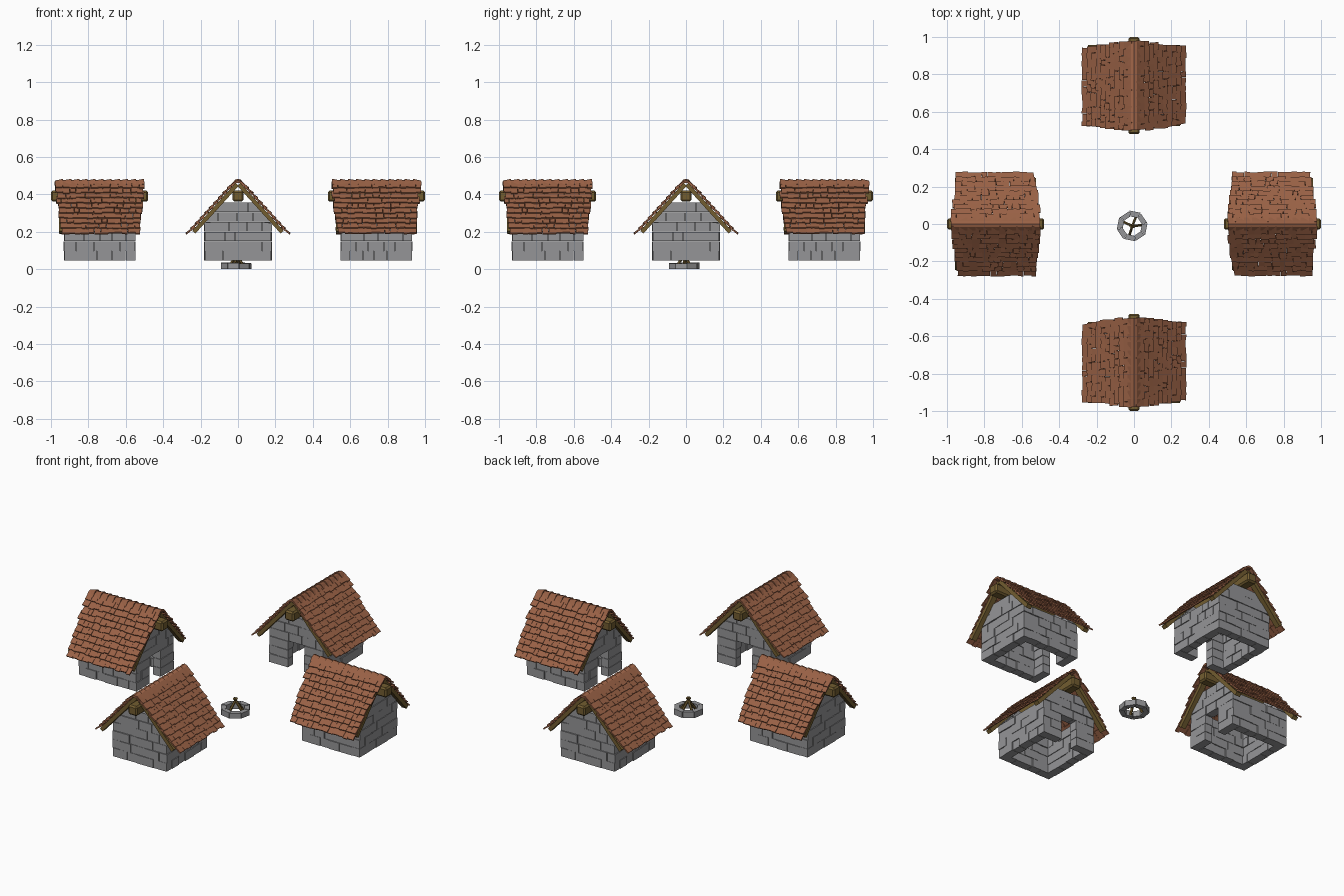
import bpy, bmesh, math, random
from mathutils import Matrix, Vector

if "Cube" in bpy.data.objects:
    bpy.data.objects.remove(bpy.data.objects["Cube"])

random.seed(7)
rnd = random.uniform


def material(name, col):
    m = bpy.data.materials.new(name)
    m.diffuse_color = (*col, 1)
    m.use_nodes = True
    m.node_tree.nodes["Principled BSDF"].inputs["Base Color"].default_value = m.diffuse_color
    return m


STONE = material("stone", (0.30, 0.30, 0.31))
WOOD = material("wood", (0.17, 0.11, 0.03))
TILE = material("clay_tile", (0.32, 0.12, 0.06))


def box(bm, size, mat):
    """Add a box and return its vertices."""
    return bmesh.ops.create_cube(bm, size=1, matrix=mat @ Matrix.Diagonal((*size, 1)))["verts"]


def finish(bm, name, mat):
    bmesh.ops.recalc_face_normals(bm, faces=bm.faces)
    me = bpy.data.meshes.new(name)
    bm.to_mesh(me)
    bm.free()
    me.materials.append(mat)
    return me


# House layout (local x = ridge direction, door at -x)
HX, HY, T = 0.19, 0.178, 0.05        # wall half sizes, thickness
Z0, ROW, DOOR = 0.045, 0.052, 0.052  # wall base, course height, door half width
SLOPE, APEX = 1.1, 0.486
ANG = math.atan(SLOPE)
C, S = math.cos(ANG), math.sin(ANG)


def roof_frame(side, x, s, n):
    """Frame on a roof plane: x along ridge, y down the slope, z outwards."""
    d, nn = Vector((0, side * C, -S)), Vector((0, side * S, C))
    p = Vector((x, 0, APEX)) + d * s + nn * n
    return Matrix(((1, d.x, nn.x, p.x), (0, d.y, nn.y, p.y), (0, d.z, nn.z, p.z), (0, 0, 0, 1)))


def spans(a, b, step):
    """Split a..b into pieces of random length."""
    count = max(1, round((b - a) / step))
    cuts = [a + (b - a) * (i + (rnd(-.25, .25) if 0 < i < count else 0)) / count
            for i in range(count + 1)]
    return zip(cuts, cuts[1:])


def limit(z):
    return (APEX - 0.041 - z) / SLOPE


# Stone walls, courses interlocking at the corners
bm = bmesh.new()
for k in range(6):
    zb = Z0 + k * ROW
    zc, odd = zb + ROW / 2, k % 2
    w = min(HY - odd * T if k < 4 else HY, limit(zb))
    for end in (-1, 1):
        parts = [(-w, w)]
        if end < 0 and k < 3:
            parts = [(-w, -DOOR), (DOOR, w)]
        for a, b in parts:
            for y0, y1 in spans(a, b, 0.085):
                j = rnd(-.003, .003)
                vs = box(bm, (T, y1 - y0 - .002, ROW - .002),
                         Matrix.Translation((end * (HX - T / 2) + j, (y0 + y1) / 2, zc)))
                for v in vs:
                    m = limit(v.co.z)
                    v.co.y = max(-m, min(m, v.co.y))
    if k < 4:
        l = HX - (0 if odd else T)
        for side in (-1, 1):
            for x0, x1 in spans(-l, l, 0.08):
                vs = box(bm, (x1 - x0 - .002, T, ROW - .002),
                         Matrix.Translation(((x0 + x1) / 2, side * (HY - T / 2) + rnd(-.003, .003), zc)))
                for v in vs:
                    v.co.z = min(v.co.z, APEX - 0.041 - SLOPE * abs(v.co.y))
walls = finish(bm, "stone_walls", STONE)

# Roof shingles, overlapping rows
bm = bmesh.new()
ROWS, STEP = 10, 0.0365
for side in (-1, 1):
    for r in range(ROWS):
        s = 0.022 + r * STEP
        half = 0.238 - 0.028 * r / (ROWS - 1)
        shift = rnd(-.008, .008)
        for x0, x1 in spans(-half + shift, half + shift, 0.036):
            f = roof_frame(side, (x0 + x1) / 2, s + 0.026 + rnd(-.004, .004), 0.001)
            box(bm, (x1 - x0 - .001, 0.054, 0.008),
                f @ Matrix.Rotation(math.radians(rnd(8, 13)), 4, 'X')
                @ Matrix.Rotation(math.radians(rnd(-3, 3)), 4, 'Z'))
shingles = finish(bm, "roof_shingles", TILE)

# Ridge caps, bent tiles along the peak
bm = bmesh.new()
OUTER = [(-.036, .450), (-.015, .472), (0, .477), (.015, .472), (.036, .450)]
INNER = [(.030, .443), (.012, .463), (-.012, .463), (-.030, .443)]
N = 11
for i in range(N):
    x0 = -0.238 + i * 0.476 / N
    x1 = x0 + 0.476 / N + (0.008 if i < N - 1 else 0)
    rings = [[bm.verts.new((x, y, z + dz)) for y, z in OUTER + INNER]
             for x, dz in ((x0, .006), (x1, -.003))]
    count = len(rings[0])
    for a in range(count):
        b = (a + 1) % count
        bm.faces.new((rings[0][a], rings[0][b], rings[1][b], rings[1][a]))
    for ring in rings:
        bm.faces.new(ring)
caps = finish(bm, "ridge_caps", TILE)

# Gable rafters
bm = bmesh.new()
for side in (-1, 1):
    for end in (-1, 1):
        box(bm, (0.032, 0.345, 0.022), roof_frame(side, end * 0.2, 0.20, -0.019))
rafters = finish(bm, "rafters", WOOD)

# Ridge beam
bm = bmesh.new()
box(bm, (0.52, 0.06, 0.058), Matrix.Translation((0, 0, 0.391)))
bmesh.ops.bevel(bm, geom=bm.edges[:], offset=0.009, segments=1, affect='EDGES')
beam = finish(bm, "ridge_beam", WOOD)

# Four houses facing the middle
for q, place in enumerate(("east", "north", "west", "south")):
    m = Matrix.Rotation(q * math.pi / 2, 4, 'Z') @ Matrix.Translation((0.74, 0, 0))
    for me in (walls, shingles, caps, rafters, beam):
        ob = bpy.data.objects.new(f"{place}_{me.name}", me)
        ob.matrix_world = m
        bpy.context.collection.objects.link(ob)

# Fire pit: ring of eight wedge stones
PIT = Matrix.Translation((-0.009, -0.011, 0))
bm = bmesh.new()
for i in range(8):
    a0, a1 = (math.tau * (i + e) / 8 + 0.2 for e in (0.02, 0.98))
    top = 0.034 + rnd(-.003, .002)
    r0, r1 = 0.052, 0.083 + rnd(-.002, .002)
    ring = [bm.verts.new((r * math.cos(a), r * math.sin(a), 0))
            for r, a in ((r0, a0), (r1, a0), (r1, a1), (r0, a1))]
    face = bm.faces.new(ring)
    ext = bmesh.ops.extrude_face_region(bm, geom=[face], use_keep_orig=True)["geom"]
    for v in ext:
        if isinstance(v, bmesh.types.BMVert):
            v.co.z = top
bm.transform(PIT)
ob = bpy.data.objects.new("fire_ring", finish(bm, "fire_ring", STONE))
bpy.context.collection.objects.link(ob)

# Fire pit: leaning logs
bm = bmesh.new()
for a in (0.1, 1.2, 2.7, 4.4):
    foot = Vector((0.048 * math.cos(a), 0.048 * math.sin(a), 0.006))
    tip = Vector((-0.010 * math.cos(a), -0.010 * math.sin(a), 0.088))
    axis = tip - foot
    mat = Matrix.Translation((foot + tip) / 2) @ axis.to_track_quat('Z', 'Y').to_matrix().to_4x4()
    bmesh.ops.create_cone(bm, cap_ends=True, segments=6, radius1=0.008, radius2=0.007,
                          depth=axis.length, matrix=mat)
bm.transform(PIT)
ob = bpy.data.objects.new("fire_logs", finish(bm, "fire_logs", WOOD))
bpy.context.collection.objects.link(ob)
